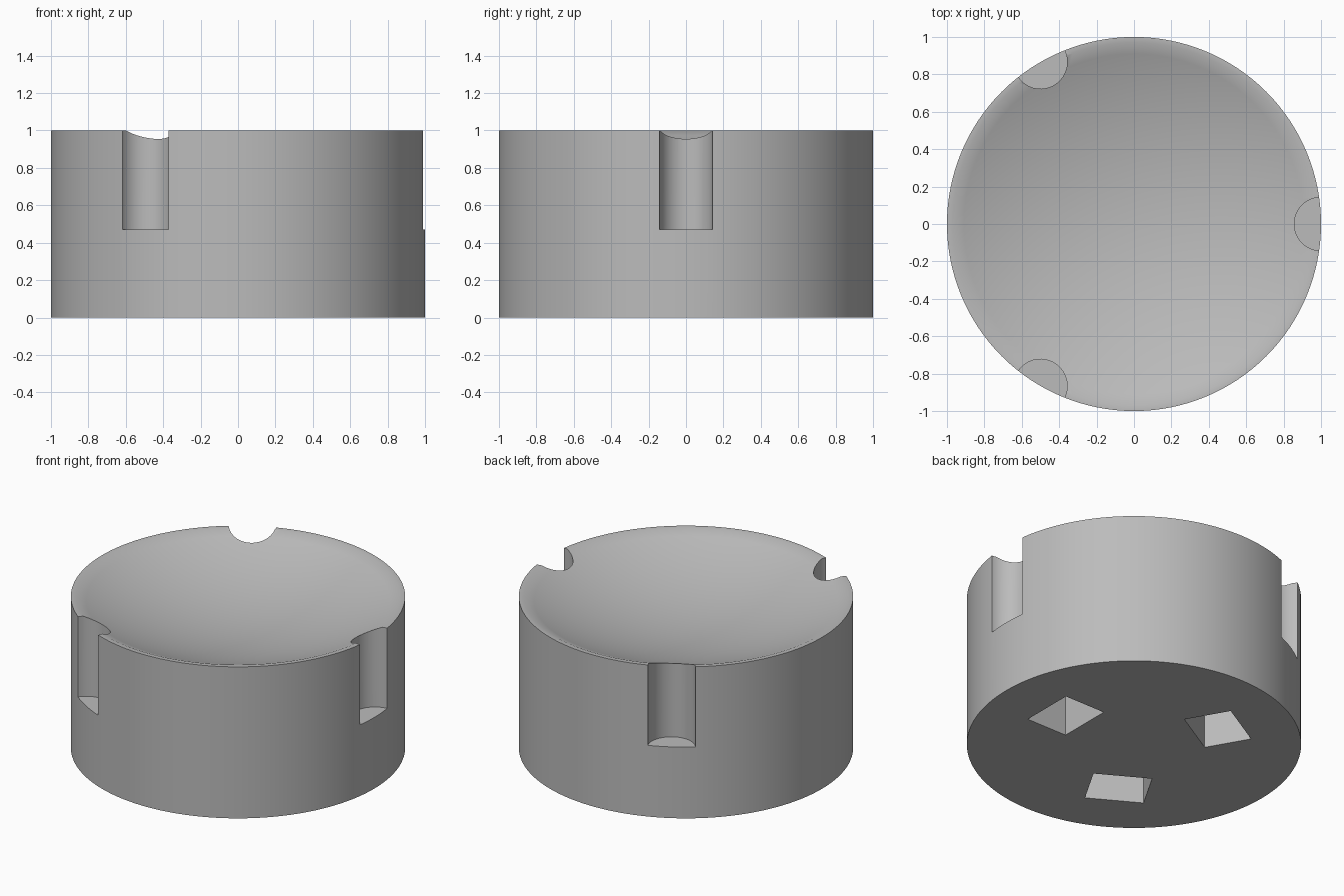
import bpy
import bmesh
from math import cos, sin, pi, sqrt, radians
from mathutils import Matrix

cube = bpy.data.objects.get("Cube")
if cube:
    bpy.data.objects.remove(cube, do_unlink=True)

SEGMENTS = 128
RIM = 0.97            # inner radius of the flat rim
BOWL_R = 2.45         # radius of the spherical dish
DISH_RINGS = 16

grey = bpy.data.materials.new("plain grey")
grey.use_nodes = True
grey.diffuse_color = (0.5, 0.5, 0.5, 1)
grey.node_tree.nodes["Principled BSDF"].inputs["Base Color"].default_value = (0.5, 0.5, 0.5, 1)


def make_object(name, bm):
    bmesh.ops.recalc_face_normals(bm, faces=bm.faces)
    mesh = bpy.data.meshes.new(name)
    bm.to_mesh(mesh)
    bm.free()
    mesh.materials.append(grey)
    obj = bpy.data.objects.new(name, mesh)
    bpy.context.collection.objects.link(obj)
    return obj


# Round body: side wall, flat rim and dished top
def dish_height(r):
    return 1 + sqrt(BOWL_R**2 - RIM**2) - sqrt(BOWL_R**2 - r**2)


profile = [(1, 0), (1, 1)]
profile += [(RIM * i / DISH_RINGS, dish_height(RIM * i / DISH_RINGS))
            for i in range(DISH_RINGS, 0, -1)]
bm = bmesh.new()
rings = [[bm.verts.new((r * cos(2 * pi * k / SEGMENTS), r * sin(2 * pi * k / SEGMENTS), z))
          for k in range(SEGMENTS)] for r, z in profile]
for low, high in zip(rings, rings[1:]):
    for k in range(SEGMENTS):
        n = (k + 1) % SEGMENTS
        bm.faces.new((low[k], low[n], high[n], high[k]))
bm.faces.new(rings[0])
centre = bm.verts.new((0, 0, dish_height(0)))
for k in range(SEGMENTS):
    bm.faces.new((rings[-1][k], rings[-1][(k + 1) % SEGMENTS], centre))
body = make_object("dished_round_body", bm)

# Cutters: three round side grooves and three rectangular pockets underneath
grooves, pockets = bmesh.new(), bmesh.new()
for angle in (0, 120, 240):
    turn = Matrix.Rotation(radians(angle), 4, 'Z')
    bmesh.ops.create_cone(grooves, cap_ends=True, segments=64, radius1=0.143, radius2=0.143,
                          depth=1, matrix=turn @ Matrix.Translation((1, 0, 0.97)))
    bmesh.ops.create_cube(pockets, size=1, matrix=turn @ Matrix.Translation((0.533, 0, 0.15))
                          @ Matrix.Diagonal((0.295, 0.356, 0.5, 1)))
cutters = [make_object("groove_cutter", grooves), make_object("pocket_cutter", pockets)]

for cutter in cutters:
    cutter.hide_render = True
    cut = body.modifiers.new(cutter.name, 'BOOLEAN')
    cut.operation = 'DIFFERENCE'
    cut.solver = 'EXACT'
    cut.object = cutter

bpy.ops.object.select_all(action='DESELECT')
body.select_set(True)
bpy.context.view_layer.objects.active = body
for cutter in cutters:
    bpy.ops.object.modifier_apply(modifier=cutter.name)
    bpy.data.objects.remove(cutter, do_unlink=True)
bpy.ops.object.shade_smooth_by_angle(angle=radians(30))
